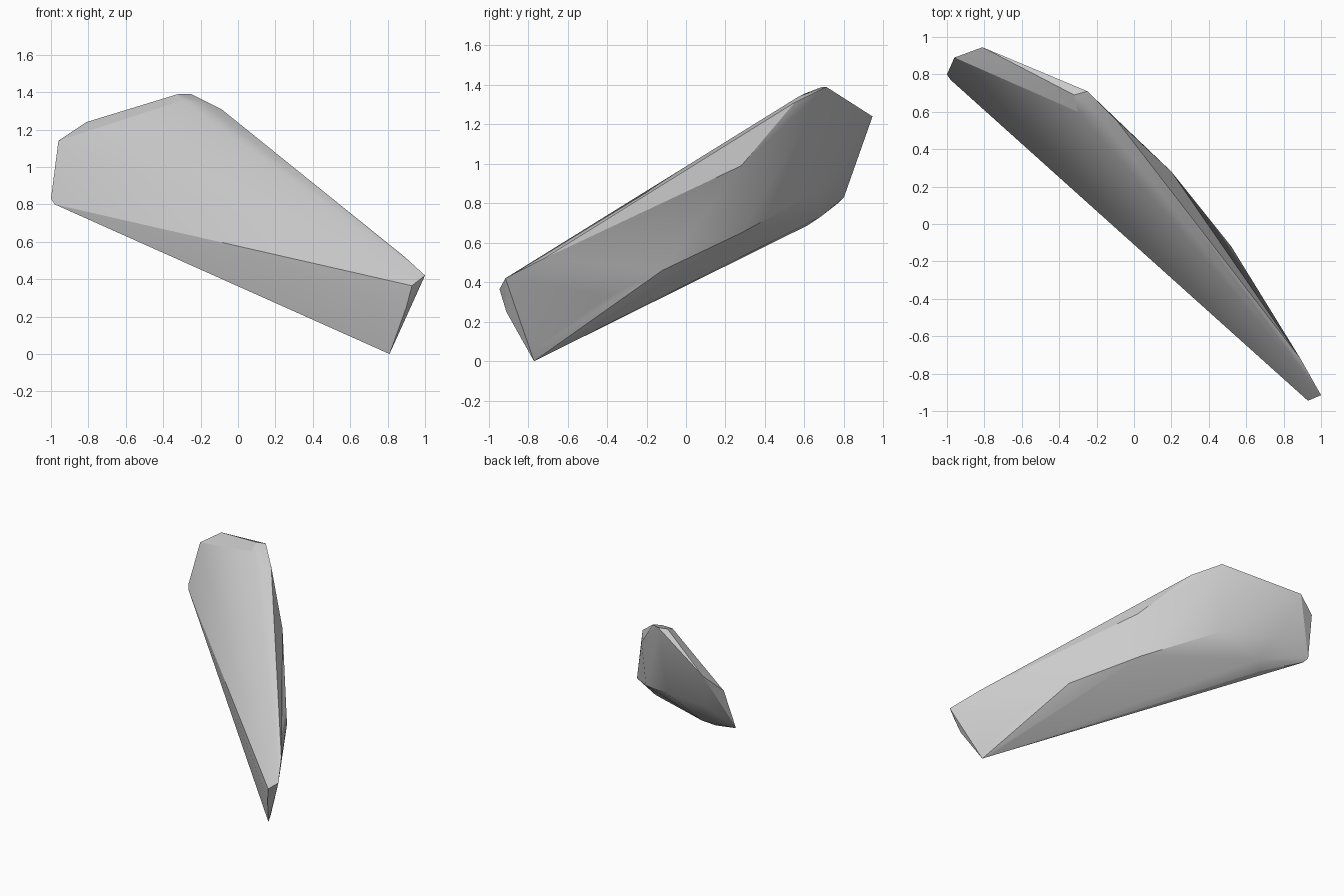
import bpy, bmesh

if "Cube" in bpy.data.objects:
    bpy.data.objects.remove(bpy.data.objects["Cube"])

# Key corners of the stone shard, grouped by region
wide_end = [(-.81, .945, 1.24), (-.96, .89, 1.14), (-1, .80, .83), (-.98, .77, .80)]
crest = [(-.32, .69, 1.39), (-.25, .71, 1.39), (-.30, .60, 1.355), (-.18, .57, 1.34),
         (-.09, .55, 1.31), (.89, -.72, .52)]
back_ridge = [(.20, .28, .99), (.16, .28, .65), (.52, -.12, .46), (.57, -.22, .44),
              (.66, -.39, .33)]
lower_edge = [(-.73, .79, .915), (-.29, .66, .855), (-.70, .62, .69), (-.62, .68, .73)]
narrow_end = [(.81, -.77, 0), (.79, -.75, .01), (.83, -.77, .06), (1, -.915, .42),
              (.93, -.945, .365), (.90, -.91, .25)]

# The shard is the convex skin around those corners
bm = bmesh.new()
for co in wide_end + crest + back_ridge + lower_edge + narrow_end:
    bm.verts.new(co)
hull = bmesh.ops.convex_hull(bm, input=bm.verts[:])
loose = [v for v in bm.verts if not v.link_faces]
bmesh.ops.delete(bm, geom=loose, context='VERTS')
bmesh.ops.recalc_face_normals(bm, faces=bm.faces[:])

mesh = bpy.data.meshes.new("stone_shard")
bm.to_mesh(mesh)
bm.free()
shard = bpy.data.objects.new("stone_shard", mesh)
bpy.context.collection.objects.link(shard)

# Soft shading over shallow facets, crisp main edges
bpy.context.view_layer.objects.active = shard
shard.select_set(True)
bpy.ops.object.shade_smooth_by_angle(angle=0.35)
